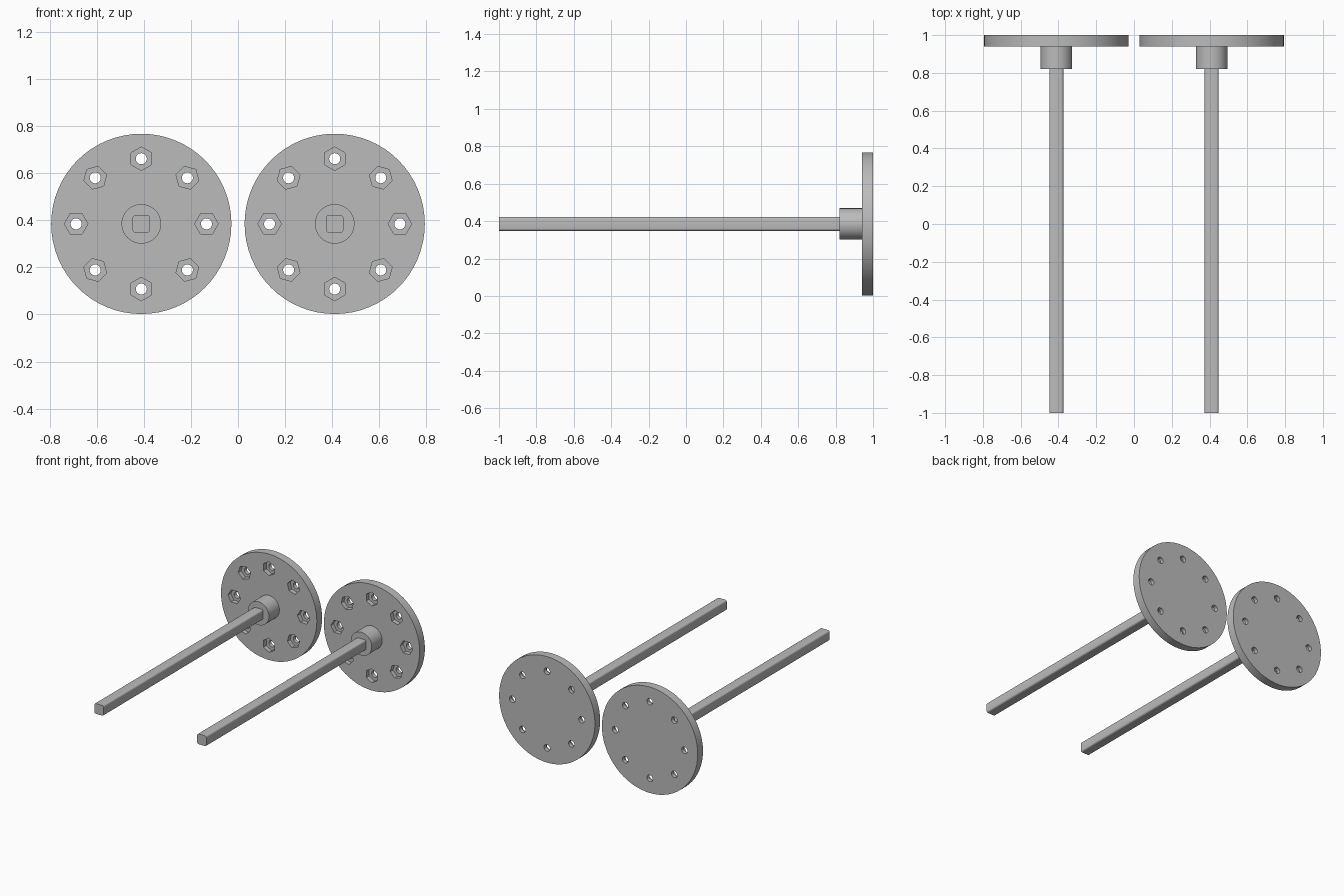
import bpy, bmesh, math
from mathutils import Matrix, Vector

if "Cube" in bpy.data.objects:
    bpy.data.objects.remove(bpy.data.objects["Cube"], do_unlink=True)

AXIS_X, AXIS_Z = 0.411, 0.385
PLATE_R, HOLE_RING = 0.383, 0.277

steel = bpy.data.materials.new("plain grey")
steel.use_nodes = True
grey = (0.5, 0.5, 0.5, 1)
steel.diffuse_color = grey
steel.node_tree.nodes["Principled BSDF"].inputs["Base Color"].default_value = grey


def make_object(name, bm):
    mesh = bpy.data.meshes.new(name)
    bmesh.ops.recalc_face_normals(bm, faces=bm.faces)
    bm.to_mesh(mesh)
    bm.free()
    mesh.materials.append(steel)
    obj = bpy.data.objects.new(name, mesh)
    bpy.context.collection.objects.link(obj)
    return obj


def add_prism(bm, sides, radius, y0, y1, x=0, z=0, turn=0):
    """Prism along y, with one corner at angle turn in the xz plane."""
    def ring(y):
        return [bm.verts.new((x + radius * math.cos(turn + math.tau * i / sides), y,
                              z + radius * math.sin(turn + math.tau * i / sides)))
                for i in range(sides)]
    a, b = ring(y0), ring(y1)
    bm.faces.new(a)
    bm.faces.new(b[::-1])
    for i in range(sides):
        j = (i + 1) % sides
        bm.faces.new((a[i], b[i], b[j], a[j]))


def smooth(obj):
    bpy.ops.object.select_all(action="DESELECT")
    obj.select_set(True)
    bpy.context.view_layer.objects.active = obj
    bpy.ops.object.shade_smooth_by_angle(angle=math.radians(30))


def ring_cutter(name, x, sides, radius, y0, y1):
    bm = bmesh.new()
    for k in range(8):
        angle = k * math.tau / 8
        add_prism(bm, sides, radius, y0, y1, x + HOLE_RING * math.cos(angle),
                  AXIS_Z + HOLE_RING * math.sin(angle), angle)
    obj = make_object(name, bm)
    obj.hide_render = True
    return obj


for side, x in (("right", -AXIS_X), ("left", AXIS_X)):
    # Round plate with a ring of hexagonal nut pockets and bolt holes
    bm = bmesh.new()
    add_prism(bm, 64, PLATE_R, 0.94, 1.0, x, AXIS_Z)
    plate = make_object(side + "_plate", bm)
    cutters = [ring_cutter("pocket_cutter", x, 6, 0.05, 0.9, 0.972),
               ring_cutter("hole_cutter", x, 24, 0.0235, 0.9, 1.1)]
    bpy.context.view_layer.objects.active = plate
    for cutter in cutters:
        mod = plate.modifiers.new("cut", "BOOLEAN")
        mod.operation, mod.solver, mod.object = "DIFFERENCE", "EXACT", cutter
        bpy.ops.object.modifier_apply(modifier=mod.name)
    for cutter in cutters:
        bpy.data.objects.remove(cutter, do_unlink=True)
    smooth(plate)

    # Hub on the inner face of the plate
    bm = bmesh.new()
    add_prism(bm, 48, 0.084, 0.82, 0.945, x, AXIS_Z)
    smooth(make_object(side + "_hub", bm))

    # Square shaft with rounded long edges
    bm = bmesh.new()
    bmesh.ops.create_cube(bm, size=1)
    bmesh.ops.transform(bm, verts=bm.verts, matrix=Matrix.Translation((x, -0.085, AXIS_Z))
                        @ Matrix.Diagonal((0.074, 1.83, 0.074, 1)))
    long_edges = [e for e in bm.edges if abs(e.verts[0].co.y - e.verts[1].co.y) > 1]
    bmesh.ops.bevel(bm, geom=long_edges, offset=0.012, segments=4, profile=0.5,
                    affect="EDGES")
    smooth(make_object(side + "_shaft", bm))
